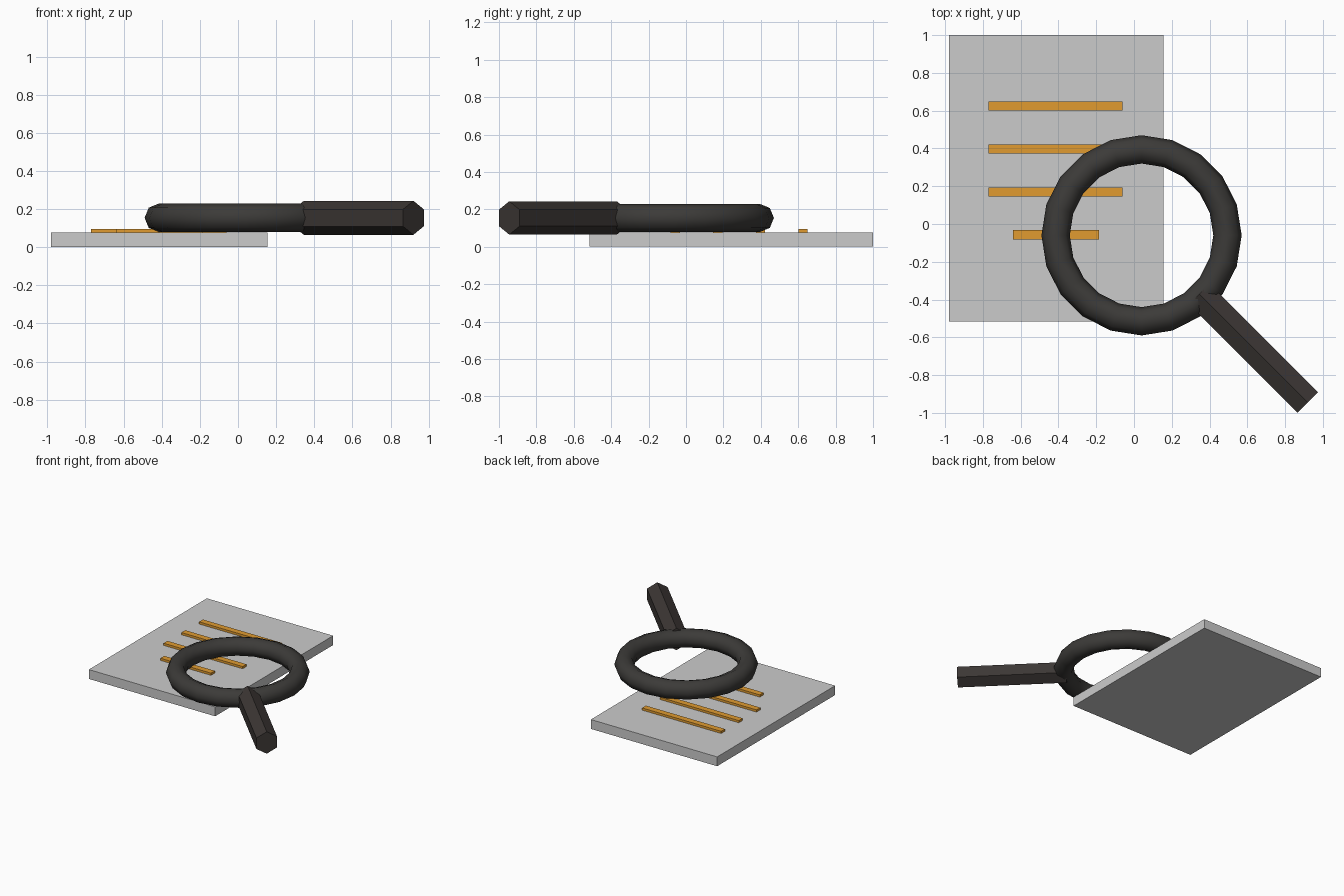
import bpy
from math import radians, cos, pi
from mathutils import Vector

if "Cube" in bpy.data.objects:
    bpy.data.objects.remove(bpy.data.objects["Cube"])


def material(name, rgb):
    m = bpy.data.materials.new(name)
    m.diffuse_color = (*rgb, 1.0)
    m.use_nodes = True
    m.node_tree.nodes["Principled BSDF"].inputs["Base Color"].default_value = m.diffuse_color
    return m


def box(name, x0, x1, y0, y1, z0, z1, mat=None):
    bpy.ops.mesh.primitive_cube_add(
        size=1, location=((x0 + x1) / 2, (y0 + y1) / 2, (z0 + z1) / 2))
    ob = bpy.context.object
    ob.name = name
    ob.scale = (x1 - x0, y1 - y0, z1 - z0)
    bpy.ops.object.transform_apply(location=False, rotation=False, scale=True)
    if mat:
        ob.data.materials.append(mat)
    return ob


orange = material("orange", (0.75, 0.33, 0.03))
dark = material("dark_frame", (0.045, 0.043, 0.04))
brown = material("dark_handle", (0.045, 0.038, 0.035))

# Page slab
box("page", -0.98, 0.155, -0.515, 1.0, 0.0, 0.076)

# Raised text lines, the last one shorter
for i in range(4):
    y = 0.625 - i * 0.2275
    x0, x1 = (-0.64, -0.185) if i == 3 else (-0.77, -0.06)
    box(f"page_line_{i + 1}", x0, x1, y - 0.0245, y + 0.0245, 0.06, 0.094, orange)

# Magnifier rim
Z = 0.154
bpy.ops.mesh.primitive_torus_add(
    major_segments=20, minor_segments=8, major_radius=0.455, minor_radius=0.075,
    location=(0.04, -0.06, Z))
rim = bpy.context.object
rim.name = "magnifier_rim"
rim.data.materials.append(dark)
bpy.ops.object.shade_smooth()

# Hexagonal handle, ridge upward, running diagonally from the rim
start, end = Vector((0.345, -0.37, Z)), Vector((0.92, -0.945, Z))
bpy.ops.mesh.primitive_cylinder_add(
    vertices=6, radius=0.089, depth=(end - start).length,
    location=(start + end) / 2, rotation=(radians(90), 0, radians(45)))
handle = bpy.context.object
handle.name = "magnifier_handle"
handle.data.materials.append(brown)
